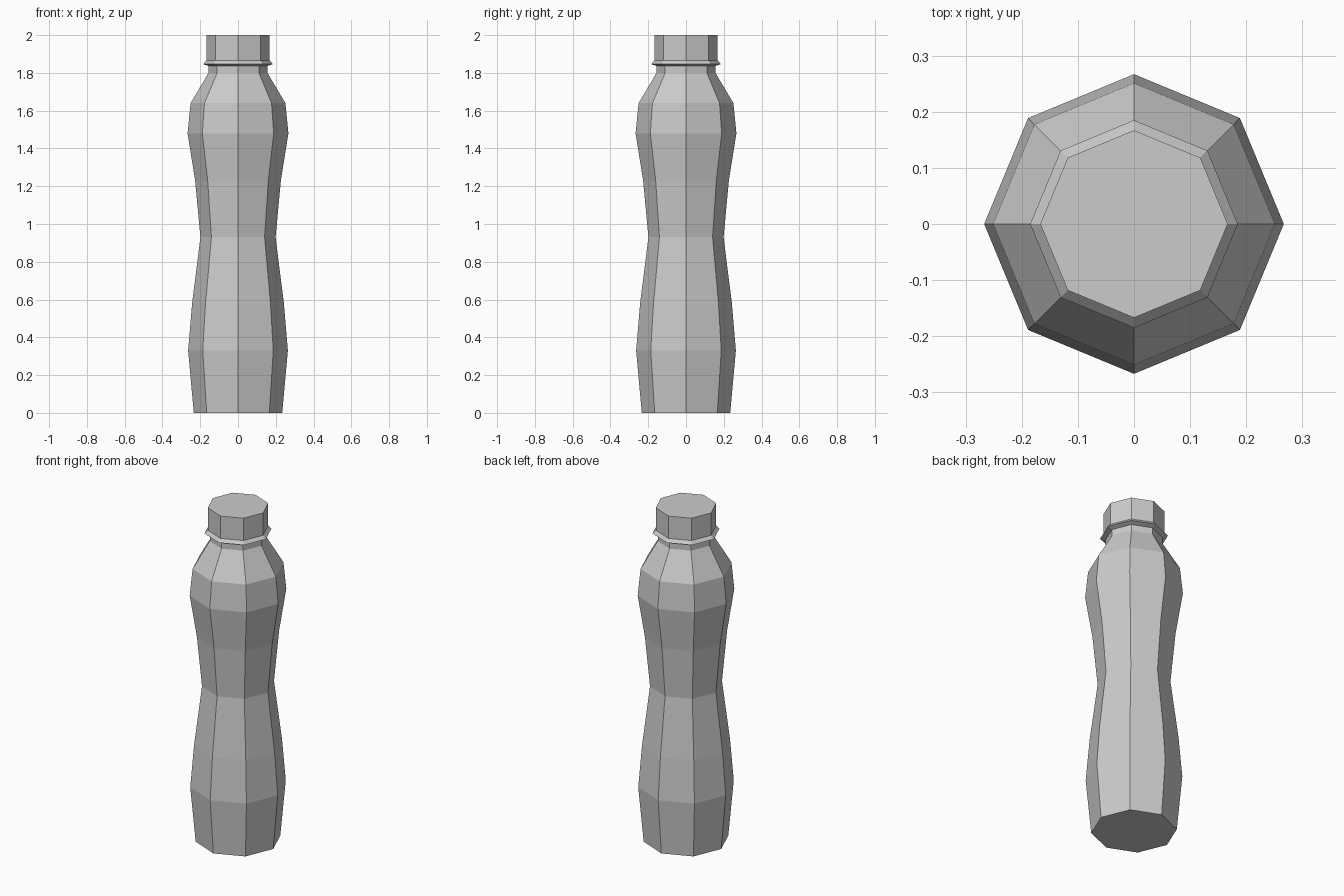
import bpy, bmesh
from math import cos, sin, tau

if "Cube" in bpy.data.objects:
    bpy.data.objects.remove(bpy.data.objects["Cube"])

SIDES = 8


def lathe(name, profile, cap_bottom=False, cap_top=False):
    """Turn (radius, z) points into a flat-shaded eight-sided part."""
    bm = bmesh.new()
    rings = [[bm.verts.new((r * cos(tau * i / SIDES), r * sin(tau * i / SIDES), z))
              for i in range(SIDES)] for r, z in profile]
    for low, high in zip(rings, rings[1:]):
        for i in range(SIDES):
            j = (i + 1) % SIDES
            bm.faces.new((low[i], low[j], high[j], high[i]))
    if cap_bottom:
        bm.faces.new(rings[0][::-1])
    if cap_top:
        bm.faces.new(rings[-1])
    mesh = bpy.data.meshes.new(name)
    bm.to_mesh(mesh)
    bm.free()
    obj = bpy.data.objects.new(name, mesh)
    bpy.context.collection.objects.link(obj)
    return obj


# Waisted body with shoulder and neck
lathe("bottle_body", [(0.234, 0), (0.264, 0.33), (0.243, 0.58), (0.199, 0.93),
                      (0.227, 1.23), (0.267, 1.48), (0.251, 1.64),
                      (0.156, 1.80), (0.156, 1.837)], cap_bottom=True)

# Thin flared collar between neck and cap
lathe("neck_collar", [(0.156, 1.837), (0.185, 1.847), (0.167, 1.866)])

# Screw cap
lathe("cap", [(0.167, 1.866), (0.167, 2.0)], cap_top=True)
